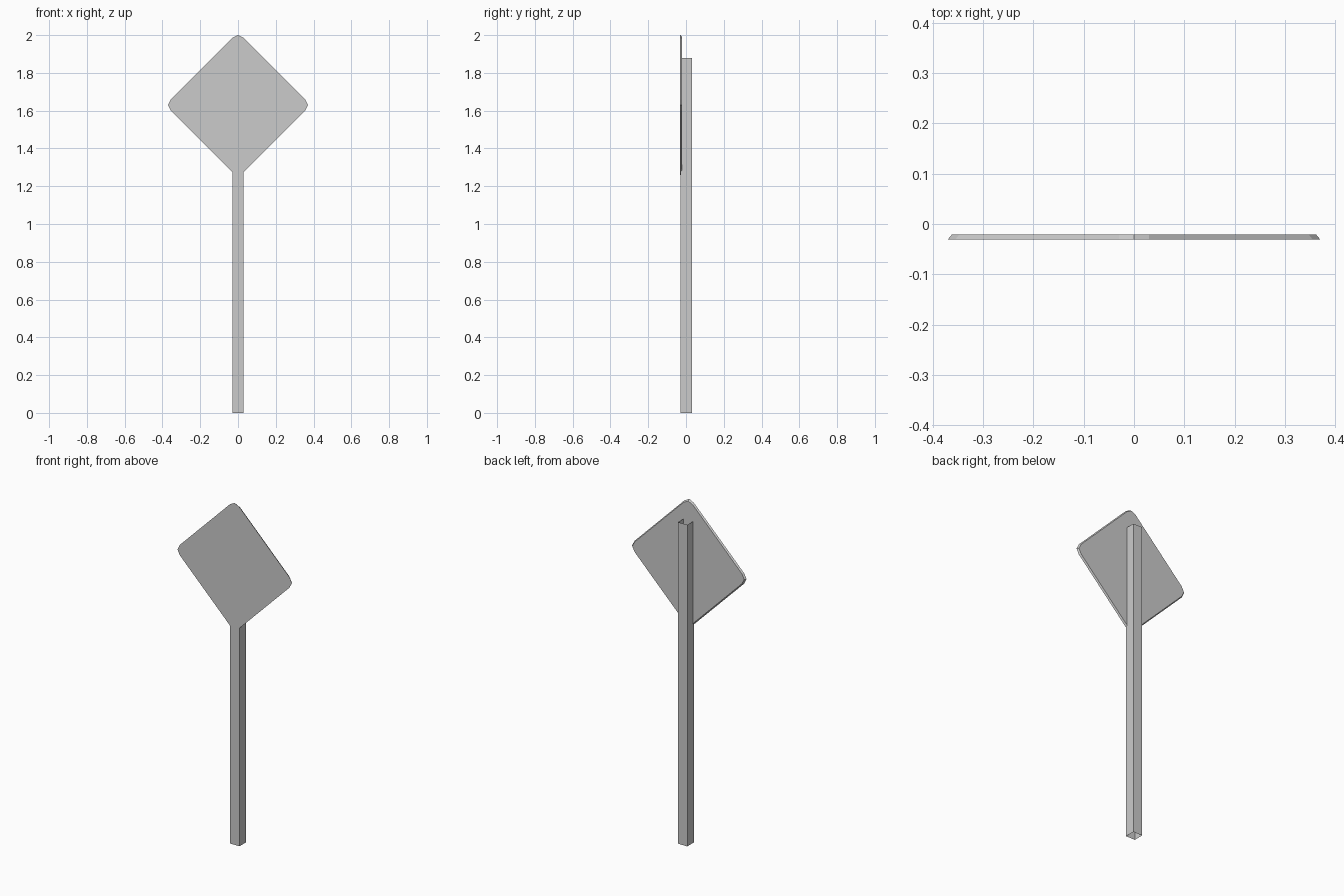
import bpy, bmesh

if "Cube" in bpy.data.objects:
    bpy.data.objects.remove(bpy.data.objects["Cube"])


def loft(name, rings, caps):
    """Join matching (x, y, z) rings with quads; optionally close both ends."""
    bm = bmesh.new()
    loops = [[bm.verts.new(p) for p in ring] for ring in rings]
    n = len(loops[0])
    for a, b in zip(loops, loops[1:]):
        for i in range(n):
            j = (i + 1) % n
            bm.faces.new((a[i], a[j], b[j], b[i]))
    if caps:
        bm.faces.new(loops[0])
        bm.faces.new(loops[-1])
    bmesh.ops.recalc_face_normals(bm, faces=bm.faces)
    mesh = bpy.data.meshes.new(name)
    bm.to_mesh(mesh)
    bm.free()
    obj = bpy.data.objects.new(name, mesh)
    bpy.context.collection.objects.link(obj)
    return obj


# Square hollow post, open at both ends
h, cy = 0.03, 0.001
square = [(-h, -h), (h, -h), (h, h), (-h, h)]
loft("post", [[(x, y + cy, z) for x, y in square] for z in (0, 1.88)], False)

# Diamond panel: one blunted corner turned four times, rim tapering to the back
outline = []
corner = [(0.355, -0.03), (0.37, 0), (0.355, 0.03)]
for _ in range(4):
    outline += corner
    corner = [(-v, u) for u, v in corner]
panel_z = 1.63
loft("sign_panel", [[(u * s, y, panel_z + v * s) for u, v in outline]
                    for y, s in ((-0.031, 1.0), (-0.021, 0.978))], True)
